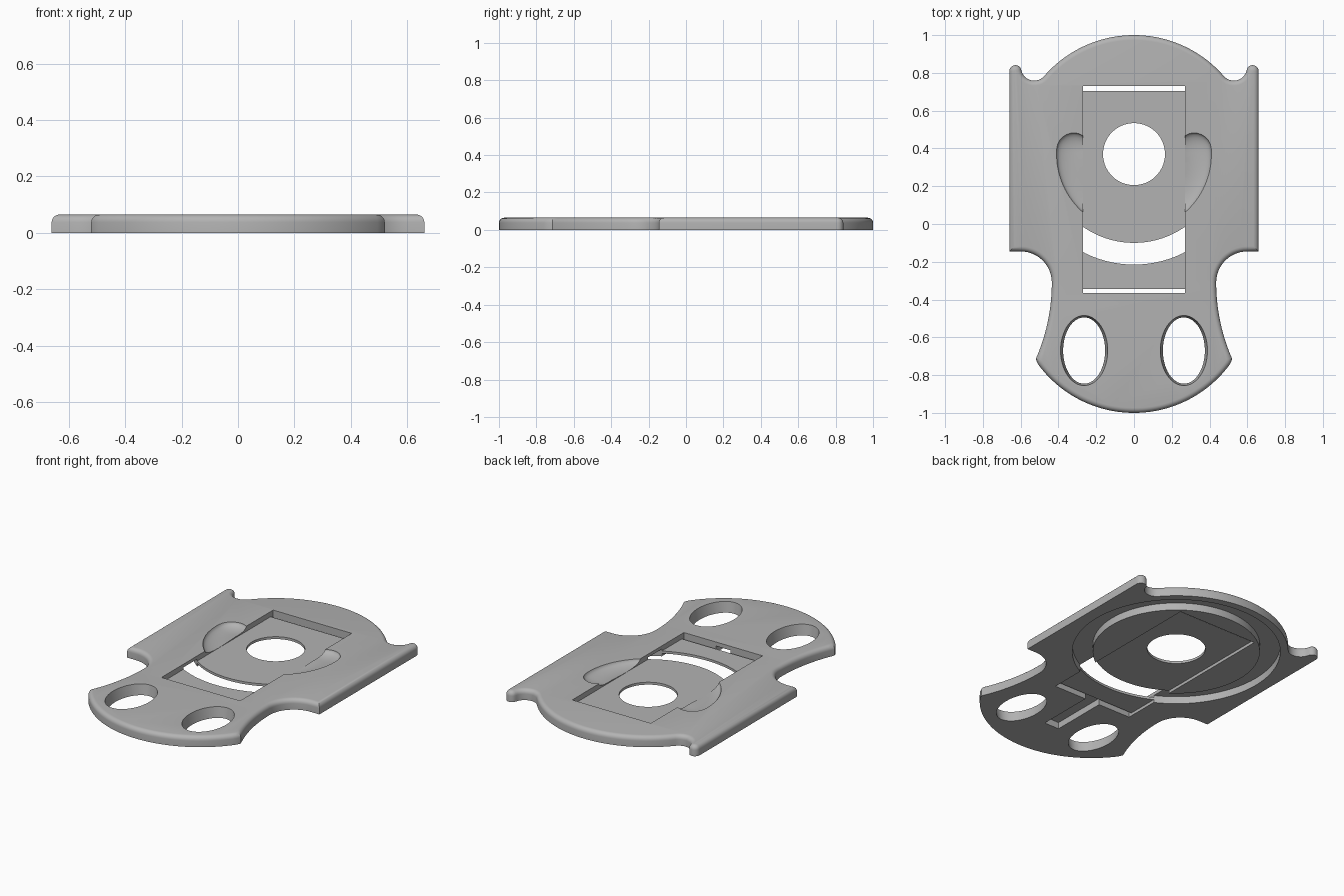
import bpy, bmesh, math
from math import cos, sin, pi, radians
from mathutils import Vector

if "Cube" in bpy.data.objects:
    bpy.data.objects.remove(bpy.data.objects["Cube"], do_unlink=True)

grey = bpy.data.materials.new("satin grey")
grey.use_nodes = True
COLOUR = (0.45, 0.45, 0.45, 1)
grey.diffuse_color = COLOUR
grey.node_tree.nodes["Principled BSDF"].inputs["Base Color"].default_value = COLOUR

THICK = 0.065
HUB = 0.37           # y of the round centre
WIN = 0.27           # half width of the window


def make(name, bm):
    bmesh.ops.recalc_face_normals(bm, faces=bm.faces)
    mesh = bpy.data.meshes.new(name)
    bm.to_mesh(mesh)
    bm.free()
    mesh.materials.append(grey)
    ob = bpy.data.objects.new(name, mesh)
    bpy.context.collection.objects.link(ob)
    return ob


def loft(name, rings):
    """Closed solid through a list of equally long point rings."""
    bm = bmesh.new()
    loops = [[bm.verts.new(p) for p in ring] for ring in rings]
    n = len(loops[0])
    for a, b in zip(loops, loops[1:]):
        for i in range(n):
            j = (i + 1) % n
            bm.faces.new((a[i], a[j], b[j], b[i]))
    bm.faces.new(loops[0])
    bm.faces.new(loops[-1])
    return make(name, bm)


def prism(name, outline, z0, z1):
    return loft(name, [[(x, y, z) for x, y in outline] for z in (z0, z1)])


def box(name, x0, x1, y0, y1, z0, z1):
    return prism(name, [(x0, y0), (x1, y0), (x1, y1), (x0, y1)], z0, z1)


def arc(cx, cy, r, a0, a1, n):
    angles = [radians(a0 + (a1 - a0) * i / n) for i in range(n + 1)]
    return [(cx + r * cos(a), cy + r * sin(a)) for a in angles]


def disc(name, r, z0, z1):
    return prism(name, arc(0, HUB, r, 0, 360, 96)[:-1], z0, z1)


def combine(ob, tool, operation="DIFFERENCE"):
    mod = ob.modifiers.new("cut", "BOOLEAN")
    mod.operation, mod.solver, mod.object = operation, "EXACT", tool
    bpy.context.view_layer.objects.active = ob
    bpy.ops.object.modifier_apply(modifier=mod.name)
    bpy.data.objects.remove(tool, do_unlink=True)


# Half outline of the body: back arc, notch, horn, side, shoulder, neck, front arc
half = arc(0, HUB, 0.63, 90, 41, 24)
half += arc(0.528, 0.829, 0.07, 221, 348, 12)[1:]
half += arc(0.628, 0.809, 0.032, 168, 0, 10)[1:]
half += [(0.66, -0.145)]
half += arc(0.6, -0.31, 0.165, 90, 180, 14)
half += arc(1.442, -0.31, 1.007, 180, 203.7, 12)[1:]
half += arc(0, -HUB, 0.63, -34, -90, 26)[1:]
outline = half + [(-x, y) for x, y in half[-2:0:-1]]
body = prism("body_plate", outline, 0, THICK)

# Rounded upper rim
bm = bmesh.new()
bm.from_mesh(body.data)
rim = [e for e in bm.edges if all(v.co.z > THICK - 0.001 for v in e.verts)]
bmesh.ops.bevel(bm, geom=rim, offset=0.027, segments=5, profile=0.5,
                affect="EDGES", clamp_overlap=False)
bm.to_mesh(body.data)
bm.free()

# Ring groove on the underside
groove = disc("groove_cutter", 0.585, -0.1, 0.045)
combine(groove, disc("groove_core", 0.47, -0.2, 0.2))
combine(body, groove)

# Window and underside slot
combine(body, box("window_cutter", -WIN, WIN, -0.365, 0.73, -0.1, 0.2))
combine(body, box("slot_cutter", -0.05, 0.05, -0.72, -0.35, -0.1, 0.04))

# Oval holes, slightly wider at the top
for side in (-1, 1):
    rings = []
    for z, rx, ry in ((-0.01, 0.109, 0.174), (THICK + 0.01, 0.127, 0.187)):
        rings.append([(side * 0.264 + rx * cos(t * pi / 32), -0.67 + ry * sin(t * pi / 32), z)
                      for t in range(64)])
    combine(body, loft("oval_cutter", rings))

# Horseshoe trough with round ends, swept around the hub
RADIUS, WIDE, DEEP = 0.32, 0.09, 0.031
stations = []                                  # angle, run past the end, size
caps = [radians(a) for a in (87, 75, 60, 45, 30, 15)]
A0, A1 = radians(-184), radians(4)
stations += [(A0, -WIDE * sin(c), cos(c)) for c in caps]
stations += [(A0 + (A1 - A0) * i / 60, 0, 1) for i in range(61)]
stations += [(A1, WIDE * sin(c), cos(c)) for c in reversed(caps)]
rings = []
for a, run, size in stations:
    out, along = Vector((cos(a), sin(a), 0)), Vector((-sin(a), cos(a), 0))
    centre = Vector((0, HUB, THICK)) + out * RADIUS + along * run
    rings.append([centre + out * (WIDE * size * cos(t * pi / 12))
                  + Vector((0, 0, DEEP * size * sin(t * pi / 12))) for t in range(24)])
combine(body, loft("trough_cutter", rings))

# Sunken plate with the round hole
hub_plate = box("hub_plate", -WIN, WIN, -0.2, 0.705, 0.018, 0.033)
combine(hub_plate, disc("hub_trim", 0.47, -0.1, 0.2), "INTERSECT")
combine(hub_plate, disc("hub_hole", 0.164, -0.1, 0.2))

# Sunken plate in front of the curved gap
front_plate = box("front_plate", -WIN, WIN, -0.345, -0.1, 0.018, 0.033)
combine(front_plate, disc("front_trim", 0.585, -0.1, 0.2))

# Smooth shading with sharp edges kept
bpy.ops.object.select_all(action="DESELECT")
for ob in (body, hub_plate, front_plate):
    ob.select_set(True)
bpy.context.view_layer.objects.active = body
bpy.ops.object.shade_smooth_by_angle(angle=radians(30))
